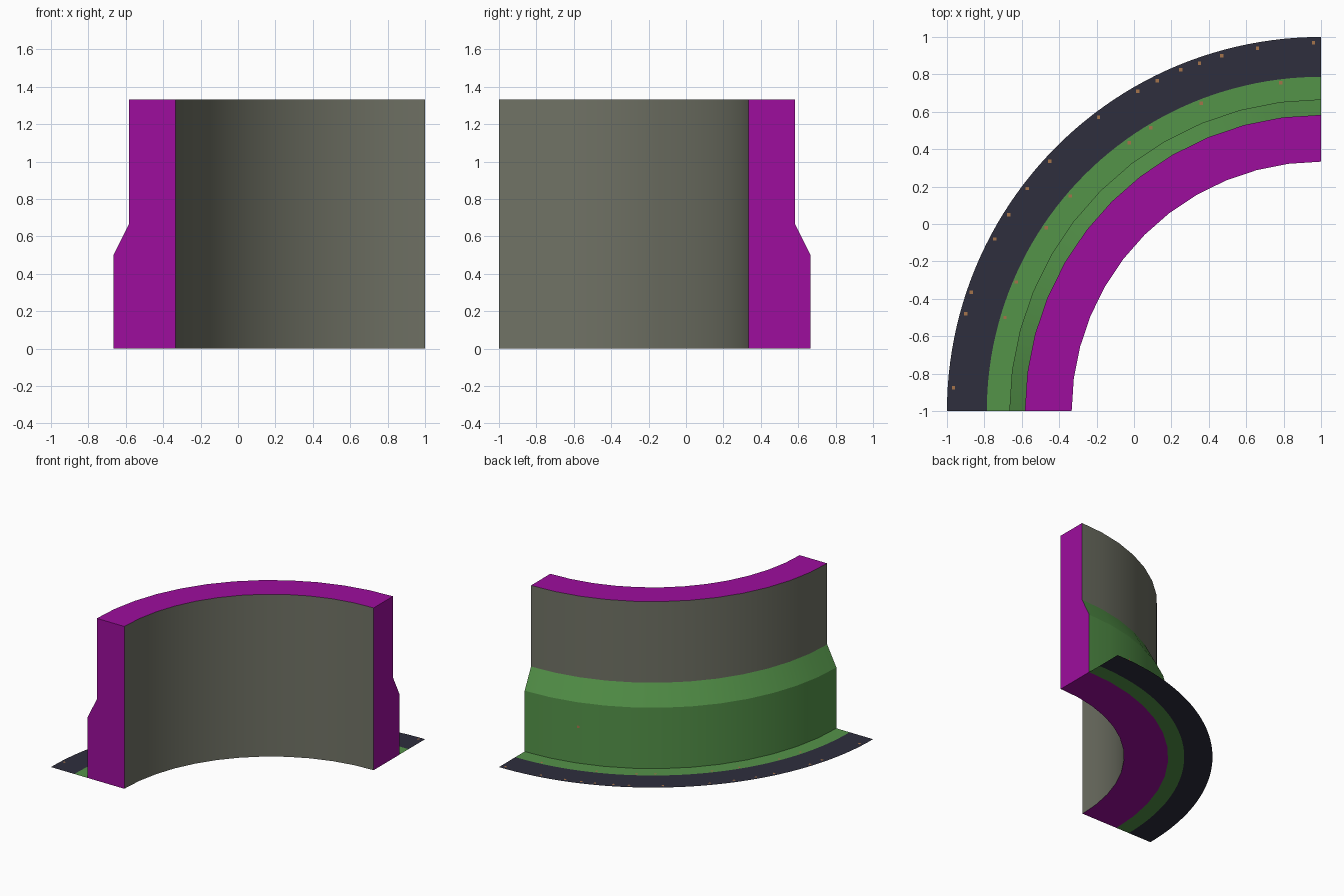
import bpy, bmesh, math

if "Cube" in bpy.data.objects:
    bpy.data.objects.remove(bpy.data.objects["Cube"])

CX, CY = 1.0, -1.0          # centre of the quarter turn
SEGS = 12                   # facets of the wall


def material(name, srgb):
    m = bpy.data.materials.new(name)
    lin = [((c / 255 + 0.055) / 1.055) ** 2.4 if c > 10 else c / 255 / 12.92 for c in srgb]
    m.diffuse_color = (*lin, 1)
    m.use_nodes = True
    m.node_tree.nodes["Principled BSDF"].inputs["Base Color"].default_value = m.diffuse_color
    return m


purple = material("purple", (157, 13, 157))
grey = material("warm grey", (112, 114, 101))
green = material("grass green", (84, 147, 73))
dark = material("dark slate", (46, 46, 61))
brown = material("brown", (165, 115, 75))


def at(r, deg, z=0.0):
    """Point at radius r, angle measured from the -x end towards +y."""
    a = math.radians(deg)
    return (CX - r * math.cos(a), CY + r * math.sin(a), z)


def finish(name, bm, mats):
    me = bpy.data.meshes.new(name)
    bm.to_mesh(me)
    bm.free()
    for m in mats:
        me.materials.append(m)
    ob = bpy.data.objects.new(name, me)
    bpy.context.collection.objects.link(ob)
    return ob


# Curved wall: profile (radius, z) swept through 90 degrees
profile = [(4 / 3, 0), (5 / 3, 0), (5 / 3, 0.5), (19 / 12, 2 / 3), (19 / 12, 4 / 3), (4 / 3, 4 / 3)]
side_mats = [0, 2, 2, 1, 0, 1]   # bottom, base, slope, outer, top, inner
bm = bmesh.new()
rings = [[bm.verts.new(at(r, 90 * i / SEGS, z)) for r, z in profile] for i in range(SEGS + 1)]
n = len(profile)
for a, b in zip(rings, rings[1:]):
    for j in range(n):
        k = (j + 1) % n
        bm.faces.new((a[j], a[k], b[k], b[j])).material_index = side_mats[j]
bm.faces.new(rings[0])
bm.faces.new(rings[-1])
bmesh.ops.recalc_face_normals(bm, faces=bm.faces)
wall = finish("curved_wall", bm, [purple, grey, green])
bpy.context.view_layer.objects.active = wall
wall.select_set(True)
bpy.ops.object.shade_smooth_by_angle(angle=math.radians(20))


# Flat ground strip: grass verge next to the wall, dark outer band
def wall_radius(deg):
    """Radius of the faceted wall foot at this angle."""
    step = 90 / SEGS
    off = deg % step - step / 2
    return 5 / 3 * math.cos(math.radians(step / 2)) / math.cos(math.radians(off))


bm = bmesh.new()
rows = []
for i in range(SEGS * 4 + 1):
    d = 90 * i / (SEGS * 4)
    rows.append([bm.verts.new(at(r, d)) for r in (wall_radius(d), 1.787, 2.0)])
for a, b in zip(rows, rows[1:]):
    for j in range(2):
        bm.faces.new((a[j], b[j], b[j + 1], a[j + 1])).material_index = j
for f in bm.faces:
    if f.normal.z < 0 or f.calc_center_median() is None:
        f.normal_flip()
bm.normal_update()
for f in bm.faces:
    if f.normal.z < 0:
        f.normal_flip()
finish("ground_strip", bm, [green, dark])

# Small brown specks scattered on the strip (x, y)
specks = [(0.96, 0.97), (0.66, 0.94), (0.47, 0.90), (0.35, 0.86), (0.25, 0.825), (0.125, 0.765),
          (0.02, 0.71), (-0.19, 0.57), (-0.45, 0.335), (-0.57, 0.19), (-0.67, 0.05),
          (-0.745, -0.08), (-0.87, -0.365), (-0.90, -0.48), (-0.965, -0.875),
          (0.785, 0.755), (0.36, 0.645), (0.09, 0.515), (-0.025, 0.435), (-0.34, 0.15),
          (-0.47, -0.02), (-0.63, -0.31), (-0.69, -0.50)]
bm = bmesh.new()
h = 0.009
for x, y in specks:
    bm.faces.new([bm.verts.new((x + u, y + v, 0.002)) for u, v in ((-h, -h), (h, -h), (h, h), (-h, h))])
# One speck on the wall base
bm.faces.new([bm.verts.new(at(5 / 3 + 0.002, 74.5 + u, 0.3 + v))
              for u, v in ((-0.3, -h), (-0.3, h), (0.3, h), (0.3, -h))])
finish("specks", bm, [brown])
